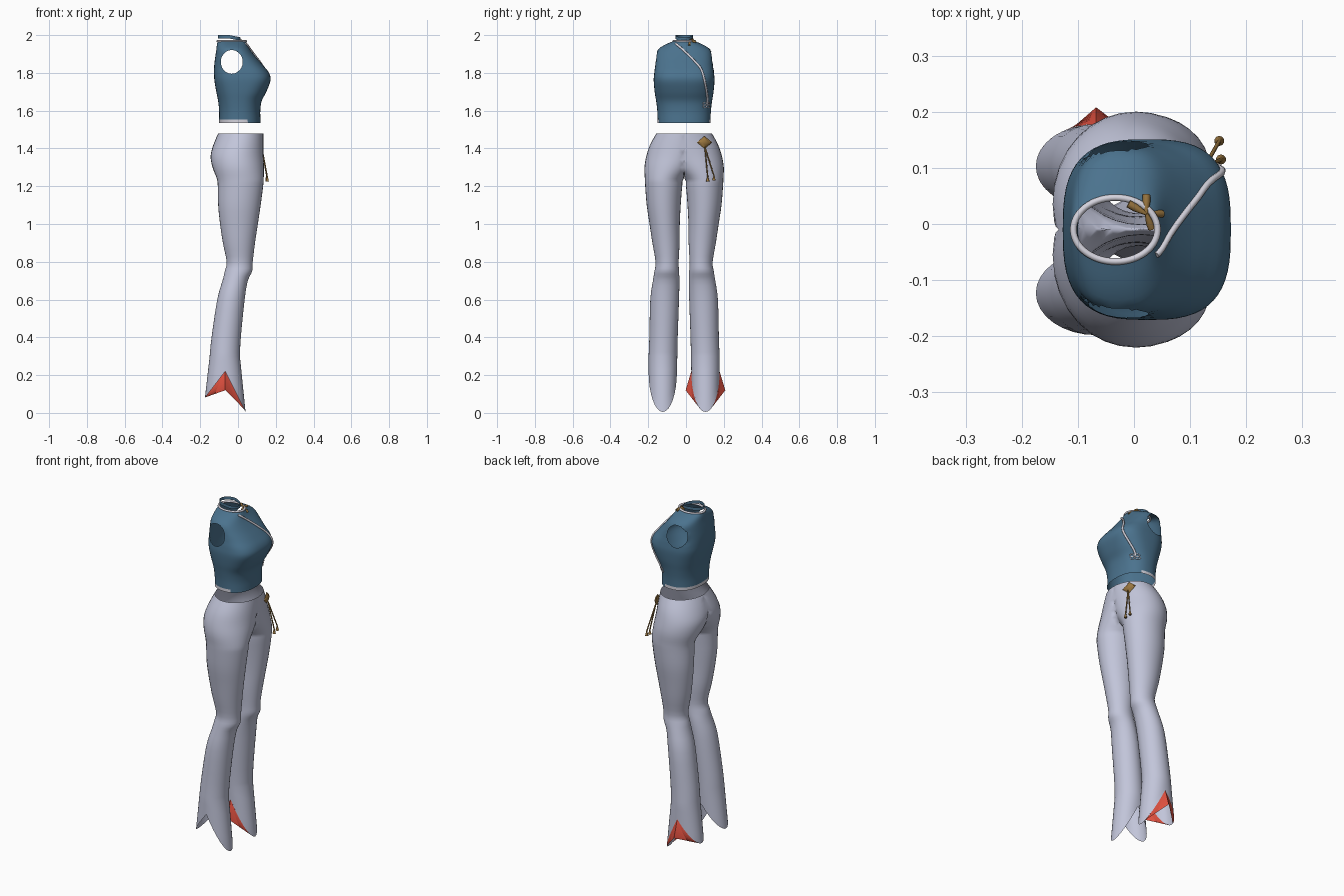
import bpy, bmesh, math
from mathutils import Vector
from mathutils.bvhtree import BVHTree

cube = bpy.data.objects.get("Cube")
if cube:
    bpy.data.objects.remove(cube, do_unlink=True)

MID = -0.01  # sideways centre of the garments


def material(name, rgb):
    m = bpy.data.materials.new(name)
    m.use_nodes = True
    m.diffuse_color = (*rgb, 1)
    bsdf = next(n for n in m.node_tree.nodes if n.type == 'BSDF_PRINCIPLED')
    bsdf.inputs["Base Color"].default_value = (*rgb, 1)
    bsdf.inputs["Roughness"].default_value = 0.8
    return m


BLUE = material("teal blue cloth", (0.07, 0.17, 0.27))
GREY = material("pale lavender cloth", (0.54, 0.56, 0.70))
TRIM = material("pale trim", (0.66, 0.65, 0.72))
GOLD = material("old gold", (0.32, 0.18, 0.05))
RED = material("red lining", (0.74, 0.08, 0.05))


def smooth_keys(keys, steps):
    """Catmull-Rom rows between the key rows."""
    out = []
    for i in range(len(keys) - 1):
        a, b, c, d = (keys[min(max(j, 0), len(keys) - 1)] for j in range(i - 1, i + 3))
        for s in range(steps):
            t = s / steps
            out.append([0.5 * (2 * q + (r - p) * t + (2 * p - 5 * q + 4 * r - w) * t * t
                               + (3 * q - p - 3 * r + w) * t ** 3)
                        for p, q, r, w in zip(a, b, c, d)])
    return out + [list(keys[-1])]


def oval(z, x0, x1, c, r, n=2.0, count=32):
    """Rounded cross-section at height z, from x0 to x1 and c-r to c+r."""
    pts = []
    for i in range(count):
        a = math.tau * i / count
        ca, sa = math.cos(a), math.sin(a)
        pts.append(Vector(((x0 + x1) / 2 + (x1 - x0) / 2 * math.copysign(abs(ca) ** (2 / n), ca),
                           c + r * math.copysign(abs(sa) ** (2 / n), sa), z)))
    return pts


def skin(rows, closed=True):
    bm = bmesh.new()
    grid = [[bm.verts.new(p) for p in row] for row in rows]
    n = len(rows[0])
    for lo, hi in zip(grid, grid[1:]):
        for i in range(n if closed else n - 1):
            j = (i + 1) % n
            bm.faces.new((lo[i], lo[j], hi[j], hi[i]))
    return bm


def finish(bm, name, *mats):
    me = bpy.data.meshes.new(name)
    bm.to_mesh(me)
    bm.free()
    for m in mats:
        me.materials.append(m)
    ob = bpy.data.objects.new(name, me)
    bpy.context.collection.objects.link(ob)
    return ob


def tube(name, pts, radius, mat, cyclic=False):
    cu = bpy.data.curves.new(name, 'CURVE')
    cu.dimensions = '3D'
    cu.bevel_depth = radius
    cu.bevel_resolution = 2
    cu.use_fill_caps = True
    sp = cu.splines.new('POLY')
    sp.points.add(len(pts) - 1)
    for p, co in zip(sp.points, pts):
        p.co = (*co, 1)
    sp.use_cyclic_u = cyclic
    cu.materials.append(mat)
    ob = bpy.data.objects.new(name, cu)
    bpy.context.collection.objects.link(ob)
    return ob


# Trousers: one flared leg and half the hips, mirrored
leg_keys = [  # height, back, front, sideways centre, sideways radius
    (0.30, -.150, .010, .112, .076), (0.40, -.140, .015, .109, .075),
    (0.60, -.110, .035, .103, .076), (0.70, -.082, .052, .095, .070),
    (0.75, -.070, .075, .092, .065), (0.80, -.060, .078, .090, .061),
    (0.90, -.080, .090, .096, .072), (1.00, -.095, .105, .103, .080),
    (1.10, -.105, .120, .108, .090), (1.20, -.107, .133, .108, .098),
    (1.24, -.112, .136, .105, .103), (1.30, -.135, .137, .075, .135),
    (1.36, -.145, .135, .045, .155), (1.42, -.130, .135, .020, .160),
    (1.48, -.105, .135, .000, .147)]


def rim(a):
    """Bottom edge of a leg: points at front and back, vents at the sides."""
    ca = math.cos(a)
    z = 0.22 - (0.215 if ca > 0 else 0.14) * abs(ca)
    return Vector((-0.0675 + 0.1075 * ca, 0.113 + 0.075 * math.sin(a), z))


rows = [oval(*k) for k in smooth_keys(leg_keys, 3)]
low = [rim(math.tau * i / 32) for i in range(32)]
rows = [[p.lerp(q, t) for p, q in zip(low, rows[0])] for t in (0, .25, .5, .75)] + rows
for row in rows:
    for p in row:
        p.y = max(p.y, 0)
bm = skin(rows)
inner = [f for f in bm.faces if all(v.co.y < 1e-5 for v in f.verts)]
bmesh.ops.delete(bm, geom=inner, context='FACES')
trousers = finish(bm, "trousers", GREY)
trousers.location.y = MID
mirror = trousers.modifiers.new("mirror", 'MIRROR')
mirror.use_axis = (False, True, False)
mirror.merge_threshold = 0.0005

# Red folded gussets in both vents of the left leg
for side, label in ((1, "outer"), (-1, "inner")):
    apex = rim(side * math.pi / 2)
    fold = apex + Vector((0, side * 0.03, -0.10))
    rows = []
    for i in range(9):
        t = i / 8
        front = rim(side * (math.pi / 2 - t * 1.2))
        back = rim(side * (math.pi / 2 + t * 1.4))
        middle = apex.lerp(fold, t)
        rows.append([front, front.lerp(middle, .5), middle, middle.lerp(back, .5), back])
    bm = skin(rows, closed=False)
    bmesh.ops.remove_doubles(bm, verts=bm.verts, dist=1e-5)
    finish(bm, label + "_gusset", RED).location.y = MID

# Sleeveless top with hem colour by height
top_keys = [  # height, back, front, sideways centre, sideways radius, squareness
    (1.535, -.100, .120, 0, .140, 2.3), (1.553, -.100, .119, 0, .140, 2.3),
    (1.60, -.100, .118, 0, .142, 2.3), (1.65, -.105, .125, 0, .148, 2.4),
    (1.70, -.115, .150, 0, .156, 2.6), (1.76, -.125, .172, 0, .161, 2.9),
    (1.80, -.127, .164, 0, .158, 2.9), (1.84, -.126, .133, 0, .153, 2.7),
    (1.88, -.121, .098, 0, .150, 2.6), (1.92, -.115, .066, 0, .141, 2.5),
    (1.947, -.112, .050, 0, .105, 2.3), (1.968, -.108, .042, 0, .057, 2.0)]
rows = [oval(*k, count=56) for k in smooth_keys(top_keys, 4)]
for row in rows:
    for p in row:
        p.y += MID
neck = [p.copy() for p in rows[-1]]
bm = skin(rows)
surface = BVHTree.FromBMesh(bm)
for f in bm.faces:
    c = f.calc_center_median()
    f.material_index = 1 if c.z < 1.553 and c.x < 0.05 else 0


# Armholes, with their edges drawn onto an ellipse
def arm(co):
    return math.hypot((co.x + 0.033) / 0.058, (co.z - 1.858) / 0.063)


holes = [f for f in bm.faces if arm(f.calc_center_median()) < 1
         and abs(f.calc_center_median().y - MID) > 0.08]
bmesh.ops.delete(bm, geom=holes, context='FACES')
for v in bm.verts:
    if v.is_boundary and 1.75 < v.co.z < 1.95:
        k = arm(v.co)
        v.co.x = -0.033 + (v.co.x + 0.033) / k
        v.co.z = 1.858 + (v.co.z - 1.858) / k
finish(bm, "sleeveless_top", BLUE, TRIM)


def on_front(y, z, lift=0.002):
    hit = surface.ray_cast(Vector((1, y, z)), Vector((-1, 0, 0)))[0]
    return Vector((hit.x + lift if hit else 0.05, y, z))


# Piping round the neck and across the chest
tube("neck_piping", neck, 0.006, TRIM, True)
chest = smooth_keys([(-.055, 1.955), (-.03, 1.935), (0, 1.908), (.04, 1.868), (.08, 1.82),
                     (.10, 1.75), (.112, 1.68), (.112, 1.635)], 4)
tube("chest_piping", [on_front(y, z) for y, z in chest], 0.006, TRIM)

# Knotted fastening at the end of the piping
for k in range(4):
    a = math.pi / 4 + k * math.pi / 2
    mid_y, mid_z = 0.108 + 0.013 * math.cos(a), 1.63 + 0.011 * math.sin(a)
    loop = [on_front(mid_y + 0.009 * math.cos(b), mid_z + 0.007 * math.sin(b), 0.004)
            for b in (math.tau * i / 10 for i in range(10))]
    tube("knot_loop", loop, 0.002, TRIM, True)

# Standing collar band, dipping to the front
rows = [oval(z, -.106, .014, MID, .046, 2, 40) for z in (1.982, 2.0)]
for row in rows:
    for p in row:
        p.z -= 0.012 * max(0, (p.x + 0.046) / 0.06)
finish(skin(rows), "collar", BLUE)

# Gold bow at the throat
heart = Vector((0.022, 0.018, 1.972))
for end in ((.022, .052, 1.965), (.05, .018, 1.945), (-.01, .036, 1.975), (.032, -.008, 1.96)):
    e = Vector(end)
    bow = tube("bow_strand", [heart, heart.lerp(e, .6), e], 0.007, GOLD)
    bow.data.splines[0].points[0].radius = 0.4


def cone(name, sides, r1, r2, depth, loc, rot=(0, 0, 0)):
    bpy.ops.mesh.primitive_cone_add(vertices=sides, radius1=r1, radius2=r2, depth=depth,
                                    location=loc, rotation=rot)
    ob = bpy.context.object
    ob.name = name
    ob.data.materials.append(GOLD)
    return ob


# Gold waist charm with two tassels
charm = cone("waist_charm", 4, 0.042, 0.018, 0.012, (.122, .10, 1.432), (0, math.pi / 2, .3))
charm.scale = (0.8, 1, 1)
for y, x, z in ((.115, .155, 1.23), (.148, .152, 1.235)):
    tube("tassel_cord", [(.125, .10, 1.41), (x, y, z + 0.02)], 0.0035, GOLD)
    cone("tassel_end", 10, 0.009, 0.003, 0.025, (x, y, z + 0.008))

# Smooth shading with crisp edges
bpy.ops.object.select_all(action='DESELECT')
for ob in bpy.context.collection.objects:
    if ob.type == 'MESH' and ob.data.materials and ob.data.materials[0] in (BLUE, GREY, GOLD):
        ob.select_set(True)
        bpy.context.view_layer.objects.active = ob
bpy.ops.object.shade_smooth_by_angle(angle=math.radians(40))
